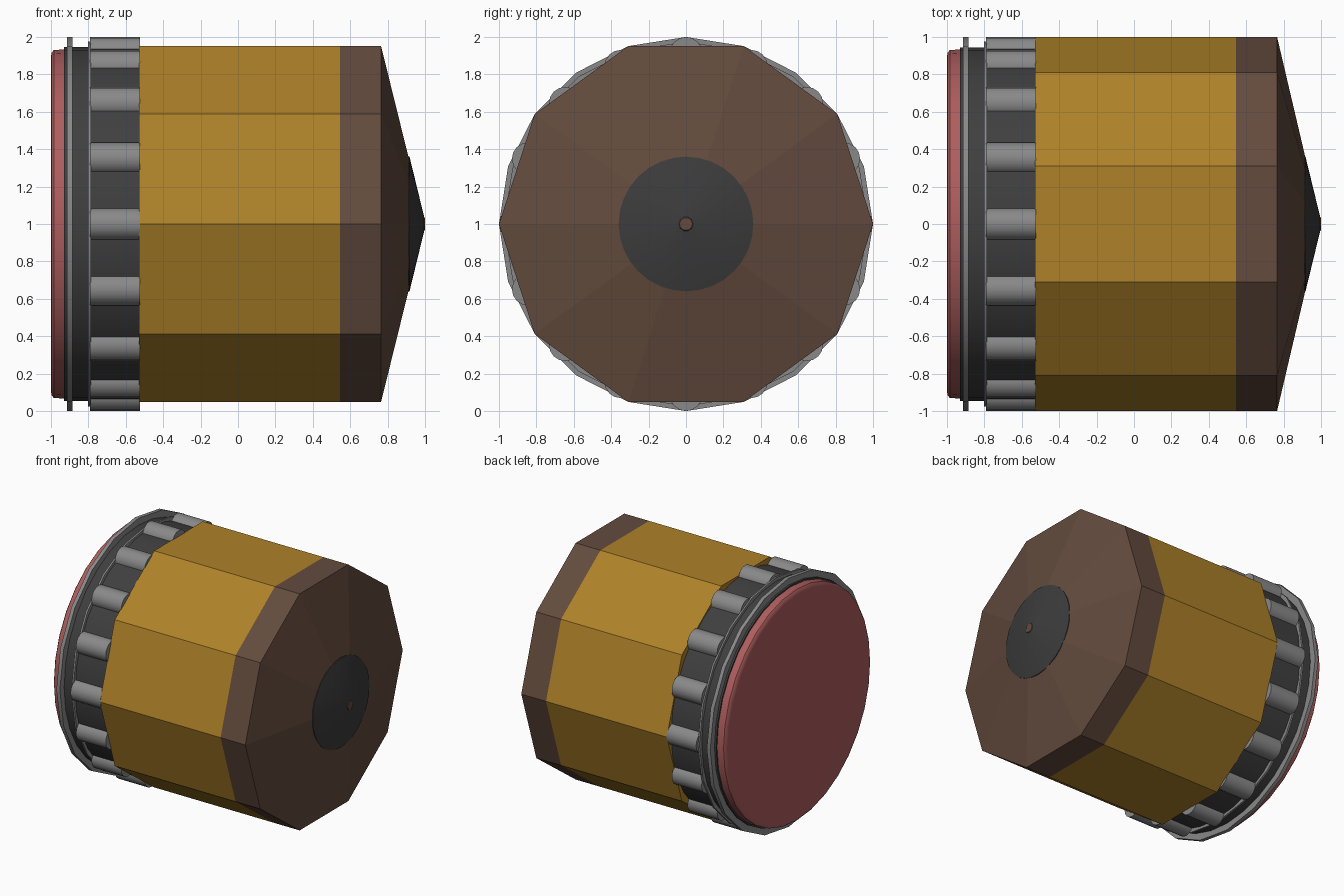
import bpy, math
from mathutils import Matrix, Vector

cube = bpy.data.objects.get("Cube")
if cube:
    bpy.data.objects.remove(cube, do_unlink=True)


def material(name, color):
    m = bpy.data.materials.new(name)
    m.use_nodes = True
    m.diffuse_color = (*color, 1)
    m.node_tree.nodes["Principled BSDF"].inputs["Base Color"].default_value = (*color, 1)
    return m


yellow = material("yellow paint", (0.42, 0.22, 0.022))
wood = material("brown wood", (0.125, 0.07, 0.047))
graphite = material("dark graphite", (0.045, 0.045, 0.045))
dark_metal = material("dark metal", (0.05, 0.05, 0.05))
metal = material("grey metal", (0.25, 0.25, 0.25))
rubber = material("red rubber", (0.42, 0.11, 0.11))


def lathe(name, profile, sides, mat, smooth=True):
    """Turn (x, radius) points round the long axis, with closed ends."""
    verts, faces = [], []
    for x, r in profile:
        for i in range(sides):
            a = math.tau * i / sides
            verts.append((x, r * math.cos(a), 1 + r * math.sin(a)))
    for k in range(len(profile) - 1):
        for i in range(sides):
            j = (i + 1) % sides
            a, b = k * sides, (k + 1) * sides
            faces.append((a + i, a + j, b + j, b + i))
    last = (len(profile) - 1) * sides
    faces.append(tuple(reversed(range(sides))))
    faces.append(tuple(range(last, last + sides)))
    mesh = bpy.data.meshes.new(name)
    mesh.from_pydata(verts, [], faces)
    mesh.materials.append(mat)
    obj = bpy.data.objects.new(name, mesh)
    bpy.context.collection.objects.link(obj)
    if smooth:
        bpy.ops.object.select_all(action="DESELECT")
        obj.select_set(True)
        bpy.context.view_layer.objects.active = obj
        bpy.ops.object.shade_smooth_by_angle(angle=math.radians(35))
    return obj


# Ten-sided painted barrel and sharpened wood
lathe("barrel", [(-0.53, 1), (0.545, 1)], 10, yellow, smooth=False)
lathe("sharpened_wood", [(0.545, 1), (0.765, 1), (0.99, 0.042), (1.0, 0.035)],
      10, wood, smooth=False)

# Round writing point
lathe("lead_point", [(0.905, 0.36), (0.917, 0.36), (0.996, 0.035)], 32, graphite)

# Ferrule sleeve, raised bands and eraser
lathe("ferrule", [(-0.93, 0.945), (-0.525, 0.945)], 32, dark_metal)
lathe("rear_band", [(-0.915, 1), (-0.885, 1)], 20, metal)
lathe("front_band", [(-0.802, 0.975), (-0.787, 0.975)], 20, metal)
lathe("eraser", [(-1, 0.89), (-0.997, 0.915), (-0.985, 0.93), (-0.9, 0.935)], 32, rubber)

# Sixteen rounded ridges round the ferrule
ridge = lathe("ridge_1", [(-0.79, 0.088), (-0.525, 0.088)], 16, metal)
ridge.data.transform(Matrix.Translation((0, 0, 0.912)))
centre = Matrix.Translation(Vector((0, 0, 1)))
source = ridge.data.copy()
for n in range(1, 16):
    turn = centre @ Matrix.Rotation(math.tau * n / 16, 4, "X") @ centre.inverted()
    mesh = source.copy()
    mesh.transform(turn)
    obj = bpy.data.objects.new(f"ridge_{n + 1}", mesh)
    bpy.context.collection.objects.link(obj)
bpy.data.meshes.remove(source)
